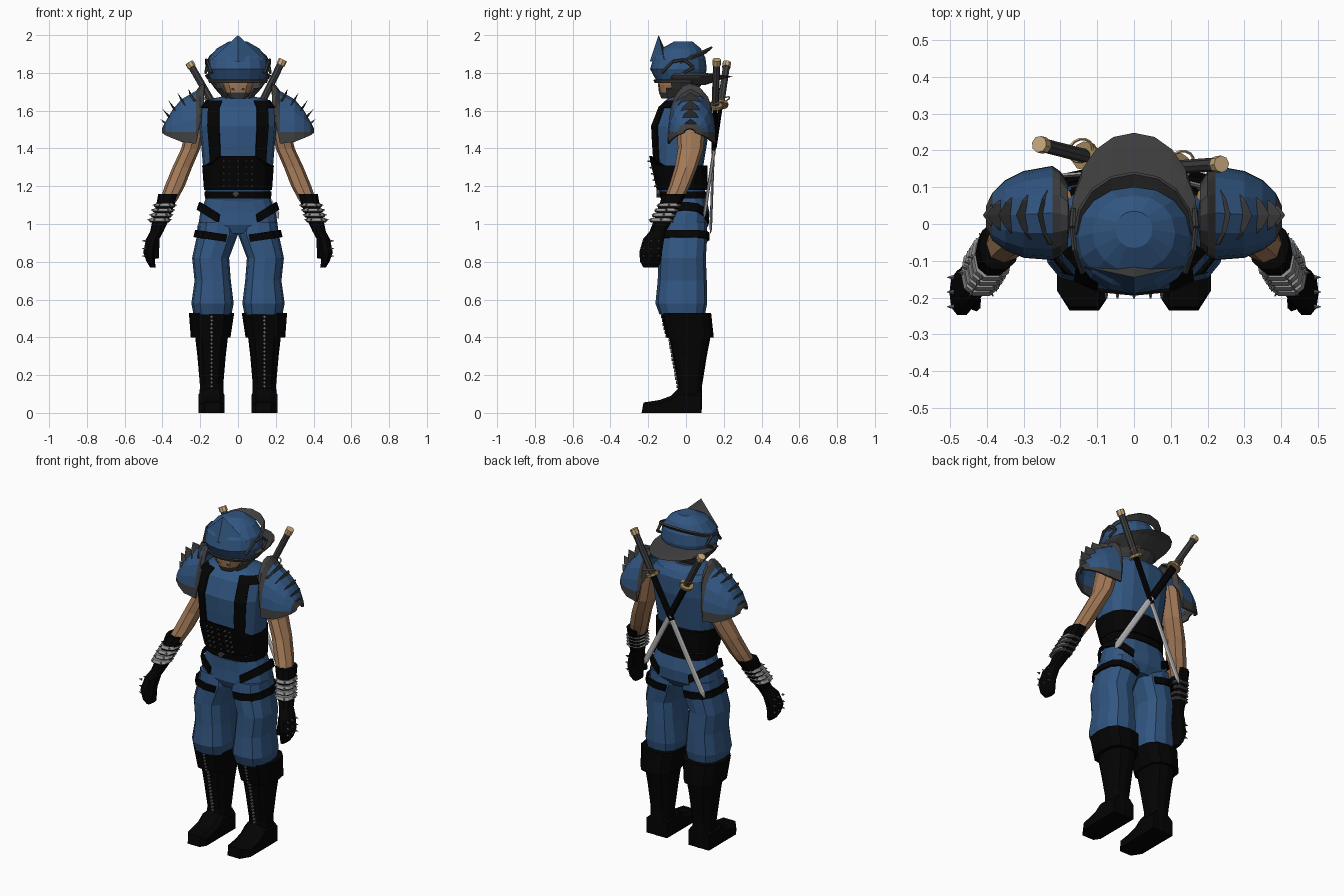
import bpy, bmesh, math
from mathutils import Vector, Matrix

if "Cube" in bpy.data.objects:
    bpy.data.objects.remove(bpy.data.objects["Cube"])

def mat(name, r, g, b):
    m = bpy.data.materials.new(name)
    m.diffuse_color = (r, g, b, 1)
    m.use_nodes = True
    m.node_tree.nodes["Principled BSDF"].inputs["Base Color"].default_value = m.diffuse_color
    return m

BLUE = mat("blue cloth", .031, .092, .218)
BLACK = mat("black leather", .001, .001, .001)
DARK = mat("dark grey", .05, .05, .052)
GREY = mat("mid grey", .13, .13, .13)
PLATE = mat("worn steel", .3, .3, .3)
STEEL = mat("light steel", .45, .45, .46)
SKIN = mat("skin", .36, .19, .095)
TAN = mat("tan", .58, .4, .2)
BRASS = mat("brass", .33, .22, .09)

def finish(name, bm, mats, thick=0):
    bmesh.ops.recalc_face_normals(bm, faces=bm.faces[:])
    me = bpy.data.meshes.new(name)
    bm.to_mesh(me)
    bm.free()
    for m in mats:
        me.materials.append(m)
    ob = bpy.data.objects.new(name, me)
    bpy.context.collection.objects.link(ob)
    if thick:
        ob.modifiers.new("thickness", "SOLIDIFY").thickness = thick
    return ob

def skin_rows(name, rows, mats, closed=True, cap=False, keep=None, rule=None, thick=0):
    """Bridge rows of points; keep/rule get (row, column, face centre)."""
    bm = bmesh.new()
    vs = [[bm.verts.new(p) for p in row] for row in rows]
    n = len(rows[0])
    for i in range(len(rows) - 1):
        for j in range(n if closed else n - 1):
            k = (j + 1) % n
            q = (vs[i][j], vs[i][k], vs[i + 1][k], vs[i + 1][j])
            c = sum((v.co for v in q), Vector()) / 4
            if keep is None or keep(i, j, c):
                f = bm.faces.new(q)
                f.material_index = rule(i, j, c) if rule else 0
    if cap:
        bm.faces.new(vs[0])
        bm.faces.new(vs[-1])
    return finish(name, bm, mats, thick)

def loft(name, rings, mats, n=16, p=2.6, zf=None, cap=True, **kw):
    """Horizontal superellipse rings (x, y, z, rx, ry)."""
    rows = []
    for i, (x, y, z, rx, ry) in enumerate(rings):
        row = []
        for j in range(n):
            a = 2 * math.pi * j / n
            c, s = math.cos(a), math.sin(a)
            px = x + rx * math.copysign(abs(c) ** (2 / p), c)
            py = y + ry * math.copysign(abs(s) ** (2 / p), s)
            row.append((px, py, z + (zf(i, px, py) if zf else 0)))
        rows.append(row)
    return skin_rows(name, rows, mats, cap=cap, **kw)

def rod(bm, a, b, r1, r2, n=8, flat=1):
    a, b = Vector(a), Vector(b)
    d = b - a
    m = Matrix.Translation((a + b) / 2) @ d.to_track_quat('Z', 'Y').to_matrix().to_4x4() @ Matrix.Diagonal((flat, 1, 1, 1))
    bmesh.ops.create_cone(bm, cap_ends=True, segments=n, radius1=r1, radius2=r2, depth=d.length, matrix=m)

def bar(name, a, b, r, m, n=8, flat=1, r2=None):
    bm = bmesh.new()
    rod(bm, a, b, r, r if r2 is None else r2, n, flat)
    return finish(name, bm, [m])

# torso, corset, belt and chest straps
torso = [(0, -.01, 1.12, .165, .115), (0, -.04, 1.30, .185, .13), (0, -.035, 1.42, .195, .145),
         (0, -.03, 1.52, .205, .155), (0, -.01, 1.62, .20, .135), (0, 0, 1.655, .17, .105), (0, -.01, 1.675, .085, .075)]
loft("torso", torso, [BLUE])
loft("chest_straps", [(x, y, z, a + .008, b + .009) for x, y, z, a, b in torso[1:6]], [BLACK], cap=False,
     keep=lambda i, j, c: j in (10, 13) or (j in (9, 14) and i > 2), thick=.008)
corset = [(0, -.02, 1.18, .18, .135), (0, -.04, 1.31, .19, .155)]
loft("corset", corset, [BLACK], zf=lambda i, x, y: .05 if i and y < -.1 and abs(x) < .1 else 0)
loft("belt", [(0, -.01, 1.135, .175, .125), (0, -.012, 1.172, .178, .128)], [BLACK])
bm = bmesh.new()
for r in range(5):
    for x in (-.075, -.045, 0, .045, .075):
        z = 1.2 + r * .033
        t = (z - 1.185) / .16
        rod(bm, (x, -.15 - t * .04, z), (x, -.166 - t * .04, z), .006, .003, 6)
finish("corset_studs", bm, [GREY])
bar("buckle", (-.012, -.13, 1.16), (-.012, -.155, 1.16), .02, DARK, 4)

# hips and hip straps
loft("hips", [(0, -.01, .95, .13, .1), (0, -.005, .995, .21, .125), (0, 0, 1.06, .2, .125), (0, -.01, 1.15, .165, .115)], [BLUE])
loft("hip_strap", [(0, -.003, .94, .219, .134), (0, -.003, .99, .206, .134)], [BLACK], cap=False, thick=.01,
     zf=lambda i, x, y: abs(x) * .62, keep=lambda i, j, c: abs(c.x) > .06)

for s in (1, -1):
    side = "left" if s > 0 else "right"
    X = lambda rings: [(x * s, *r) for x, *r in rings]
    # trouser leg and thigh strap
    loft(side + "_trouser", X([(.108, -.01, 1.01, .1, .12), (.108, -.012, .945, .108, .125), (.145, -.02, .82, .098, .125),
         (.134, -.02, .7, .096, .13), (.135, -.025, .58, .112, .137), (.135, -.02, .52, .1, .12)]), [BLUE], n=12)
    loft(side + "_thigh_strap", X([(.128, -.012, .915, .108, .137), (.119, -.012, .955, .108, .137)]), [BLACK], n=12,
         cap=False, thick=.01, zf=lambda i, x, y: (abs(x) - .13) * .15, keep=lambda i, j, c: abs(c.x) > .08)
    # boot: shaft, cuff, foot, lacing
    loft(side + "_boot_shaft", X([(.14, .02, 0, .065, .063), (.14, .022, .15, .062, .064), (.14, .02, .3, .075, .09),
         (.14, .02, .43, .09, .115)]), [BLACK], n=12)
    loft(side + "_boot_cuff", X([(.145, .022, .40, .105, .125), (.14, 0, .53, .12, .133)]), [BLACK], n=12)
    prof = [(.08, 0), (.08, .12), (-.04, .13), (-.08, .09), (-.14, .068), (-.225, .055), (-.235, 0)]
    rows = [[(s * x, max(y, lim), z * h) for y, z in prof] for x, lim, h in
            ((.072, -.2, .75), (.095, -.3, 1), (.175, -.3, 1), (.21, -.18, .75))]
    skin_rows(side + "_foot", rows, [BLACK], cap=True)
    bm = bmesh.new()
    for k in range(20):
        z = .12 + k * .0205
        y = -.1 - (z - .4) * .25 if z > .4 else -.04 - (z - .12) * .18
        rod(bm, (s * .14, y + .02, z), (s * .14, y - .006, z), .013, .008, 4)
    finish(side + "_lacing", bm, [GREY])
    # bare arm and glove
    loft(side + "_arm", X([(.21, .03, 1.58, .05, .08), (.25, .025, 1.4, .05, .068), (.295, 0, 1.3, .052, .06),
         (.335, -.035, 1.2, .053, .055), (.37, -.07, 1.12, .045, .05)]), [SKIN], n=8, p=2.2)
    loft(side + "_glove", X([(.367, -.06, 1.16, .055, .065), (.385, -.085, 1.1, .048, .06), (.41, -.12, 1.02, .043, .052),
         (.43, -.15, .96, .035, .045), (.452, -.172, .92, .035, .058), (.468, -.187, .85, .034, .063),
         (.462, -.187, .80, .022, .058), (.45, -.187, .77, .015, .04)]), [BLACK], n=10, p=2.4)
    bar(side + "_thumb", (s * .435, -.2, .92), (s * .43, -.225, .82), .02, BLACK, 6, r2=.013)
    # wrist plates, their spikes, and knuckle spikes
    bm = bmesh.new()
    for k in range(4):
        x, y, z = .388 + k * .009, -.09 - k * .014, 1.1 - k * .026
        loft(side + "_wrist_band", X([(x, y, z + .009, .047, .057), (x, y, z - .006, .056, .066), (x, y, z - .013, .05, .058)]),
             [PLATE, DARK], n=10, rule=lambda i, j, c: i)
        for a in range(0, 360, 60):
            c, d = math.cos(math.radians(a)), math.sin(math.radians(a))
            rod(bm, (s * (x + .05 * c), y + .06 * d, z), (s * (x + .067 * c), y + .077 * d, z), .007, 0, 5)
    for y in (-.225, -.185, -.145):
        for z in (.91, .87, .83):
            rod(bm, (s * .49, y, z), (s * .508, y, z), .007, .001, 5)
    finish(side + "_glove_spikes", bm, [GREY])
    # shoulder pad: arched shell (x, centre y, top, bottom, half depth) with grey rim
    rows = []
    for x, yc, zt, zb, hw in ((.18, .022, 1.745, 1.58, .09), (.20, .028, 1.735, 1.53, .115), (.222, .03, 1.705, 1.425, .128),
                              (.30, .026, 1.66, 1.435, .118), (.35, .024, 1.60, 1.455, .095), (.385, .02, 1.54, 1.47, .065),
                              (.402, .02, 1.505, 1.483, .03)):
        rows.append([(s * x, yc + hw * math.sin(a), zb + (zt - zb) * max(math.cos(a), 0) ** .8)
                     for a in (math.radians(d) for d in (-90, -81, -68, -50, -25, 0, 25, 50, 68, 81, 90))])
    skin_rows(side + "_shoulder_pad", rows, [BLUE, DARK], closed=False, thick=.012,
              rule=lambda i, j, c: int(i < 2 or i == 5 or j in (0, 9)))
    # crescent fins on the pad
    for k, (bx, bz, tx, tz) in enumerate(((.25, 1.68, .262, 1.715), (.295, 1.65, .32, 1.695), (.335, 1.605, .368, 1.655),
                                          (.362, 1.565, .40, 1.61), (.38, 1.53, .41, 1.555))):
        t = Vector((tz - bz, 0, bx - tx)).normalized() * .007
        rows = []
        for u in (-1, -.55, 0, .55, 1):
            b = Vector((bx - .022 * u * u, .024 + u * (.08 - .008 * k), bz - .03 * u * u))
            tip = b + Vector((tx - bx, 0, tz - bz)) * (1.03 - abs(u) ** 1.5)
            rows.append([(q.x * s, q.y, q.z) for q in (b + t, tip, b - t)])
        skin_rows(f"{side}_pad_fin_{k}", rows, [DARK], cap=True)
    # helmet side ornament
    bm = bmesh.new()
    curl = [(.14, -.13, 1.80), (.162, -.07, 1.86), (.168, -.01, 1.87), (.165, .04, 1.83), (.172, -.01, 1.80)]
    for a, b in zip(curl, curl[1:]):
        rod(bm, (a[0] * s, *a[1:]), (b[0] * s, *b[1:]), .009, .007, 6)
    finish(side + "_helmet_curl", bm, [DARK])

# neck and head
loft("neck", [(0, 0, 1.62, .07, .06), (0, -.03, 1.75, .065, .06)], [DARK], n=10)
loft("head", [(0, -.08, 1.665, .045, .05), (0, -.075, 1.695, .065, .068), (0, -.07, 1.735, .08, .078),
              (0, -.06, 1.77, .088, .09), (0, -.05, 1.85, .09, .1)], [SKIN, DARK], n=12,
     rule=lambda i, j, c: int(i == 0 or c.y > -.06))
bar("mouth_line", (-.035, -.135, 1.712), (.035, -.135, 1.712), .008, DARK, 6)
loft("cheek_guard", [(0, -.045, 1.67, .07, .07), (0, -.035, 1.72, .115, .095), (0, -.03, 1.775, .155, .13)], [DARK],
     p=2.1, cap=False, thick=.008, keep=lambda i, j, c: c.y > -.09)

# helmet dome, brow, crest and rear guards
loft("helmet", [(0, -.03, 1.755, .145, .125), (0, -.04, 1.82, .165, .15), (0, -.035, 1.88, .152, .138),
                (0, -.025, 1.93, .112, .103), (0, -.015, 1.965, .05, .05)], [BLUE], p=2.1)
loft("helmet_rim", [(0, -.03, 1.75, .145, .128), (0, -.03, 1.766, .152, .136)], [DARK], cap=False, p=2.1, thick=.008)
bm = bmesh.new()
tip, l, r, c, b = [bm.verts.new(q) for q in ((0, -.145, 2.0), (-.14, -.115, 1.87), (.14, -.115, 1.87), (0, -.192, 1.86), (0, -.11, 1.92))]
for f, m in (((tip, l, c), 0), ((tip, c, r), 0), ((tip, b, l), 1), ((tip, r, b), 1), ((l, b, r, c), 0)):
    bm.faces.new(f).material_index = m
finish("helmet_crest", bm, [BLUE, DARK])
loft("neck_guard", [(0, -.02, 1.80, .155, .12), (0, 0, 1.787, .175, .21), (0, 0, 1.78, .172, .248),
                    (0, 0, 1.77, .165, .2), (0, 0, 1.735, .12, .1)], [DARK], n=20, p=2.1, cap=False, thick=.005,
     keep=lambda i, j, c: j < 11 or j == 19)
loft("rear_band", [(0, -.03, 1.865, .152, .13), (0, -.03, 1.88, .157, .165)], [DARK], p=2.1, cap=False, thick=.01,
     keep=lambda i, j, c: c.y > -.01, zf=lambda i, x, y: y * .45)

# crossed swords on the back: handle tip to blade tip
for name, a, e in (("sword_one", (.238, .163, 1.87), (-.215, .13, .95)), ("sword_two", (-.258, .217, 1.855), (.215, .095, 1.03))):
    a, e = Vector(a), Vector(e)
    at = lambda t: a.lerp(e, t)
    bar(name + "_pommel", at(0), at(.03), .023, TAN)
    bar(name + "_handle", at(.03), at(.26), .019, DARK)
    bar(name + "_guard", at(.26), at(.275), .04, BRASS, 10)
    bar(name + "_sheath", at(.275), at(.54), .022, BLACK, 8, .5)
    bar(name + "_blade", at(.54), at(.97), .018, STEEL, 6, .4)
    bar(name + "_point", at(.97), e, .018, STEEL, 6, .4, .004)
    p = at(.24)
    bpy.ops.mesh.primitive_torus_add(location=(p.x, p.y + .012, p.z), rotation=(.4, .3, 0), major_segments=14,
                                     minor_segments=5, major_radius=.034, minor_radius=.004)
    ring = bpy.context.object
    ring.name = name + "_cord"
    ring.data.materials.append(TAN)
